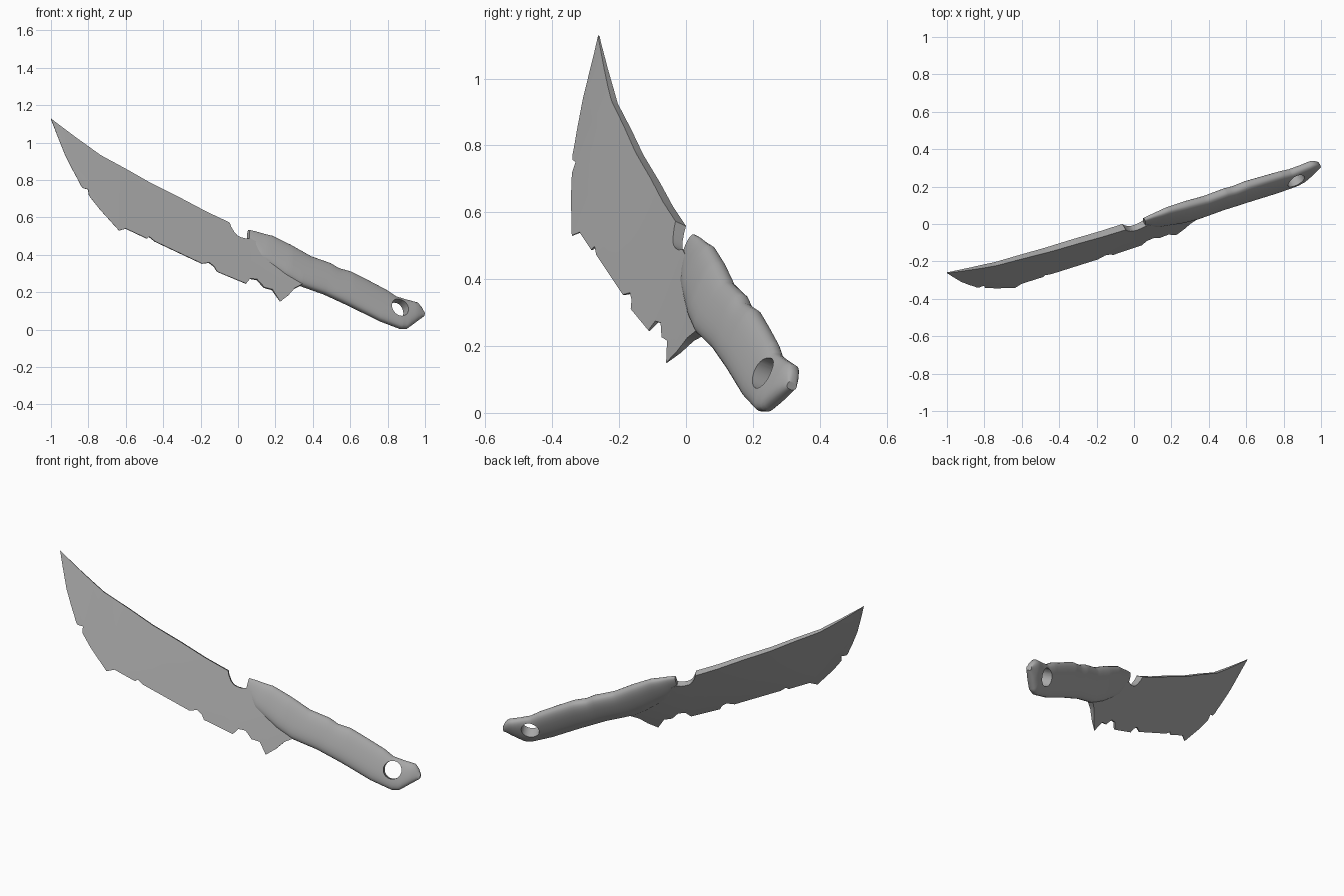
import bpy
import bmesh
import math
from mathutils import Matrix, Vector

default = bpy.data.objects.get("Cube")
if default:
    bpy.data.objects.remove(default, do_unlink=True)

# The knife lies in a tilted plane: y = SLOPE_X * x + SLOPE_Z * z + SHIFT
SLOPE_X, SLOPE_Z, SHIFT = 0.53, 0.457, -0.246
NORMAL = Vector((-SLOPE_X, 1, -SLOPE_Z)).normalized()


def place(x, z, depth=0.0):
    """Point of the knife plane, moved along the plane normal."""
    return Vector((x, SLOPE_X * x + SLOPE_Z * z + SHIFT, z)) + NORMAL * depth


def interp(points, x):
    """Piecewise linear profile, clamped at both ends."""
    if x <= points[0][0]:
        return points[0][1]
    for (xa, va), (xb, vb) in zip(points, points[1:]):
        if x <= xb:
            return va + (vb - va) * (x - xa) / (xb - xa)
    return points[-1][1]


def stations(step, *profiles):
    """Column positions: every profile corner plus even fill between them."""
    start, end = profiles[0][0][0], profiles[0][-1][0]
    values = {p[0] for profile in profiles for p in profile}
    values |= {start + step * i for i in range(int((end - start) / step) + 1)}
    columns = []
    for x in sorted(v for v in values if start <= v <= end):
        if not columns or x - columns[-1] > 0.002:
            columns.append(x)
    return columns


def skin(name, rings, material):
    """Closed smooth body through a row of equal rings."""
    bm = bmesh.new()
    loops = [[bm.verts.new(p) for p in ring] for ring in rings]
    count = len(loops[0])
    for a, b in zip(loops, loops[1:]):
        for i in range(count):
            j = (i + 1) % count
            bm.faces.new((a[i], a[j], b[j], b[i]))
    bm.faces.new(loops[0][::-1])
    bm.faces.new(loops[-1])
    bmesh.ops.recalc_face_normals(bm, faces=bm.faces)
    mesh = bpy.data.meshes.new(name)
    bm.to_mesh(mesh)
    bm.free()
    obj = bpy.data.objects.new(name, mesh)
    bpy.context.collection.objects.link(obj)
    mesh.materials.append(material)
    return obj


def activate(obj):
    bpy.ops.object.select_all(action="DESELECT")
    obj.select_set(True)
    bpy.context.view_layer.objects.active = obj


def make_material(name, value):
    mat = bpy.data.materials.new(name)
    mat.use_nodes = True
    color = (value, value, value, 1)
    mat.diffuse_color = color
    mat.node_tree.nodes["Principled BSDF"].inputs["Base Color"].default_value = color
    return mat


grey = make_material("plain_grey", 0.4)

# Blade: spine, rounded notch, chipped cutting edge and guard spike
spine = [(-1, 1.128), (-.87, 1.03), (-.74, .936), (-.6, .86), (-.47, .786),
         (-.31, .706), (-.176, .635), (-.053, .577), (.06, .53), (.35, .35)]
notch = [(-.055, .6), (-.045, .545), (-.027, .515), (-.01, .497), (.01, .487),
         (.035, .481), (.058, .482), (.07, .475), (.35, .33)]
edge = [(-1, 1.126), (-.968, 1.043), (-.925, .936), (-.882, .85), (-.855, .8),
        (-.84, .77), (-.829, .757), (-.802, .75), (-.797, .717), (-.738, .642),
        (-.636, .53), (-.6, .54), (-.487, .487), (-.476, .497), (-.444, .471),
        (-.193, .353), (-.155, .358), (-.128, .337), (-.112, .31), (.043, .246),
        (.064, .273), (.102, .267), (.139, .225), (.182, .214), (.225, .15),
        (.267, .182), (.3, .22), (.35, .245)]
grind_edge = [(-1, 1.12), (-.925, .93), (-.8, .72), (-.636, .525),
              (.225, .145), (.35, .1)]
blade_half = [(-1, .002), (-.8, .01), (-.4, .016), (0, .019), (.35, .026)]

blade_rings = []
ROWS = 10
for x in stations(0.02, edge, notch, spine):
    half = interp(blade_half, x)
    back = interp(spine, x) - 0.6 * half
    low = interp(edge, x)
    top = max(low + 0.002, back if x < notch[0][0] else min(back, interp(notch, x)))
    sharp = interp(grind_edge, x)
    front, rear = [], []
    for i in range(ROWS + 1):
        z = top + (low - top) * i / ROWS
        grind = min(1, max(0, (z - sharp) / max(back - sharp, 0.005)))
        depth = half * grind ** 0.85 + 0.0006
        front.append(place(x, z, -depth))
        rear.append(place(x, z, depth))
    blade_rings.append(front + rear[::-1])
blade = skin("blade", blade_rings, grey)

# Handle: rounded uneven grip that thins out towards the blade and the end
grip_top = [(.055, .533), (.09, .525), (.14, .51), (.18, .5), (.28, .45),
            (.385, .39), (.49, .353), (.535, .326), (.6, .308), (.695, .26),
            (.79, .21), (.84, .176), (.893, .16), (.957, .143), (.975, .122),
            (.992, .092)]
grip_bottom = [(.055, .465), (.12, .38), (.25, .285), (.33, .238), (.465, .19),
               (.6, .128), (.76, .048), (.87, .006), (.905, .006), (.992, .07)]
grip_half = [(.055, .015), (.15, .028), (.27, .037), (.6, .039), (.86, .035),
             (.95, .03), (.992, .016)]

grip_rings = []
SIDES = 28
for x in stations(0.02, grip_top, grip_bottom):
    top, low, half = (interp(p, x) for p in (grip_top, grip_bottom, grip_half))
    ring = []
    for i in range(SIDES):
        angle = math.tau * i / SIDES
        c, s = math.cos(angle), math.sin(angle)
        height = math.copysign(abs(c) ** 0.85, c)
        depth = half * math.copysign(abs(s) ** 0.75, s)
        ring.append(place(x, (top + low) / 2 + height * (top - low) / 2, depth))
    grip_rings.append(ring)
handle = skin("handle", grip_rings, grey)

# Lanyard hole bored straight through the end of the handle
bpy.ops.mesh.primitive_cylinder_add(vertices=32, radius=0.05, depth=0.3)
cutter = bpy.context.object
cutter.name = "hole_cutter"
cutter.hide_render = True
cutter.matrix_world = (Matrix.Translation(place(.853, .108))
                       @ NORMAL.to_track_quat("Z", "Y").to_matrix().to_4x4())
activate(handle)
bore = handle.modifiers.new("lanyard_hole", "BOOLEAN")
bore.operation = "DIFFERENCE"
bore.solver = "EXACT"
bore.object = cutter
bpy.ops.object.modifier_apply(modifier=bore.name)
bpy.data.objects.remove(cutter, do_unlink=True)

# Smooth shading with crisp spine, notch and hole rims
for part in (blade, handle):
    activate(part)
    bpy.ops.object.shade_smooth_by_angle(angle=math.radians(40))
